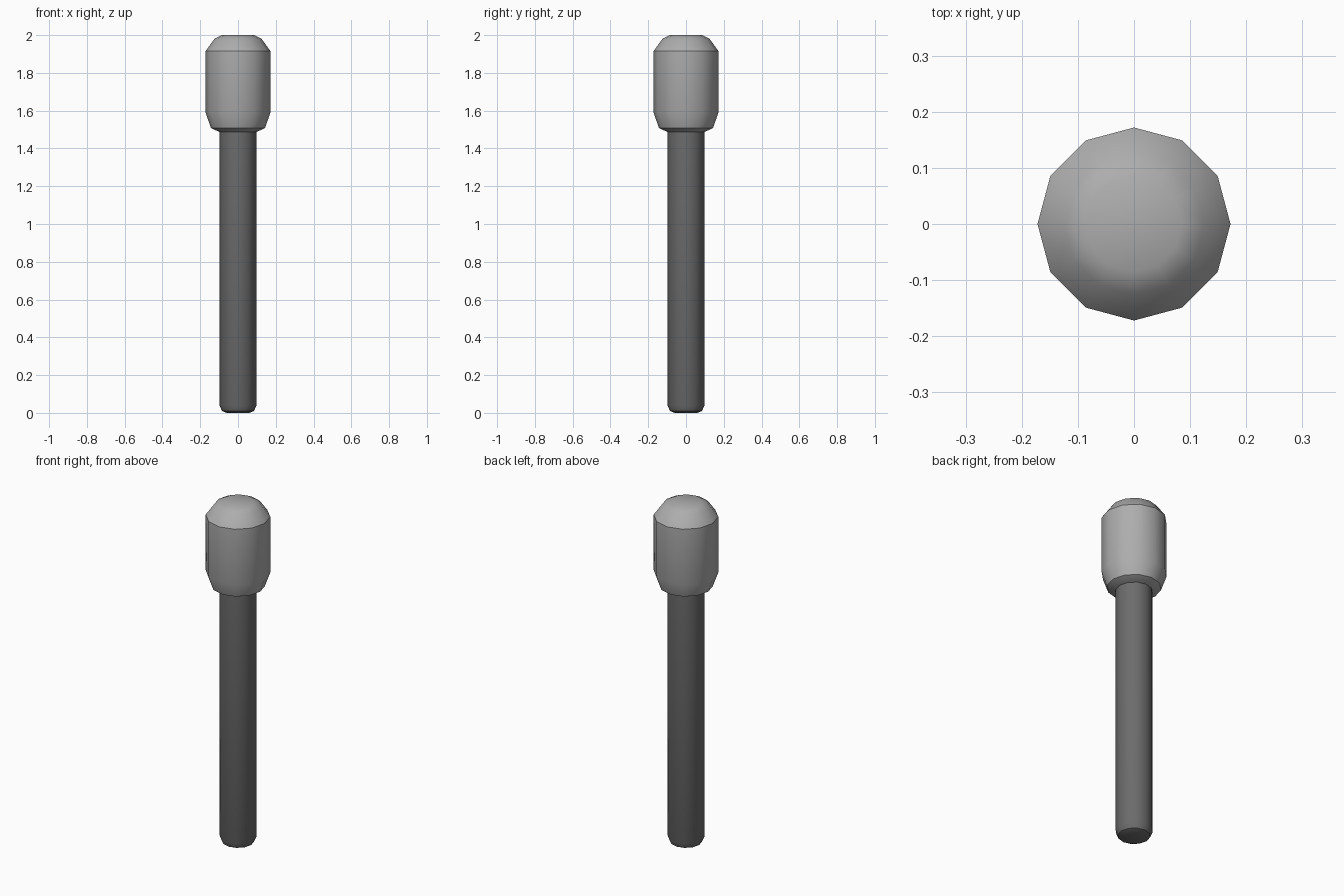
import bpy, bmesh, math

cube = bpy.data.objects.get("Cube")
if cube:
    bpy.data.objects.remove(cube, do_unlink=True)

SIDES = 12


def material(name, value):
    mat = bpy.data.materials.new(name)
    mat.use_nodes = True
    colour = (value, value, value, 1)
    mat.diffuse_color = colour
    mat.node_tree.nodes["Principled BSDF"].inputs["Base Color"].default_value = colour
    return mat


def lathe(name, profile, mat):
    """Spin a (radius, height) profile about z and cap both ends."""
    bm = bmesh.new()
    rings = []
    for r, z in profile:
        angles = [math.tau * i / SIDES for i in range(SIDES)]
        rings.append([bm.verts.new((r * math.cos(a), r * math.sin(a), z)) for a in angles])
    for low, high in zip(rings, rings[1:]):
        for i in range(SIDES):
            j = (i + 1) % SIDES
            bm.faces.new((low[i], low[j], high[j], high[i]))
    bm.faces.new(rings[0][::-1])
    bm.faces.new(rings[-1])
    mesh = bpy.data.meshes.new(name)
    bm.to_mesh(mesh)
    bm.free()
    mesh.materials.append(mat)
    obj = bpy.data.objects.new(name, mesh)
    bpy.context.collection.objects.link(obj)
    bpy.ops.object.select_all(action="DESELECT")
    obj.select_set(True)
    bpy.context.view_layer.objects.active = obj
    bpy.ops.object.shade_smooth_by_angle(angle=math.radians(30.5))
    return obj


dark = material("dark grey", 0.15)
light = material("light grey", 0.42)

# Straight shaft with a rounded foot
lathe("shaft", [(0.06, 0), (0.085, 0.01), (0.098, 0.04), (0.098, 1.5)], dark)

# Wider head with a tapered base and domed top
lathe("head", [(0.098, 1.487), (0.143, 1.508), (0.172, 1.59), (0.172, 1.915),
               (0.125, 1.98), (0.085, 2.0)], light)
